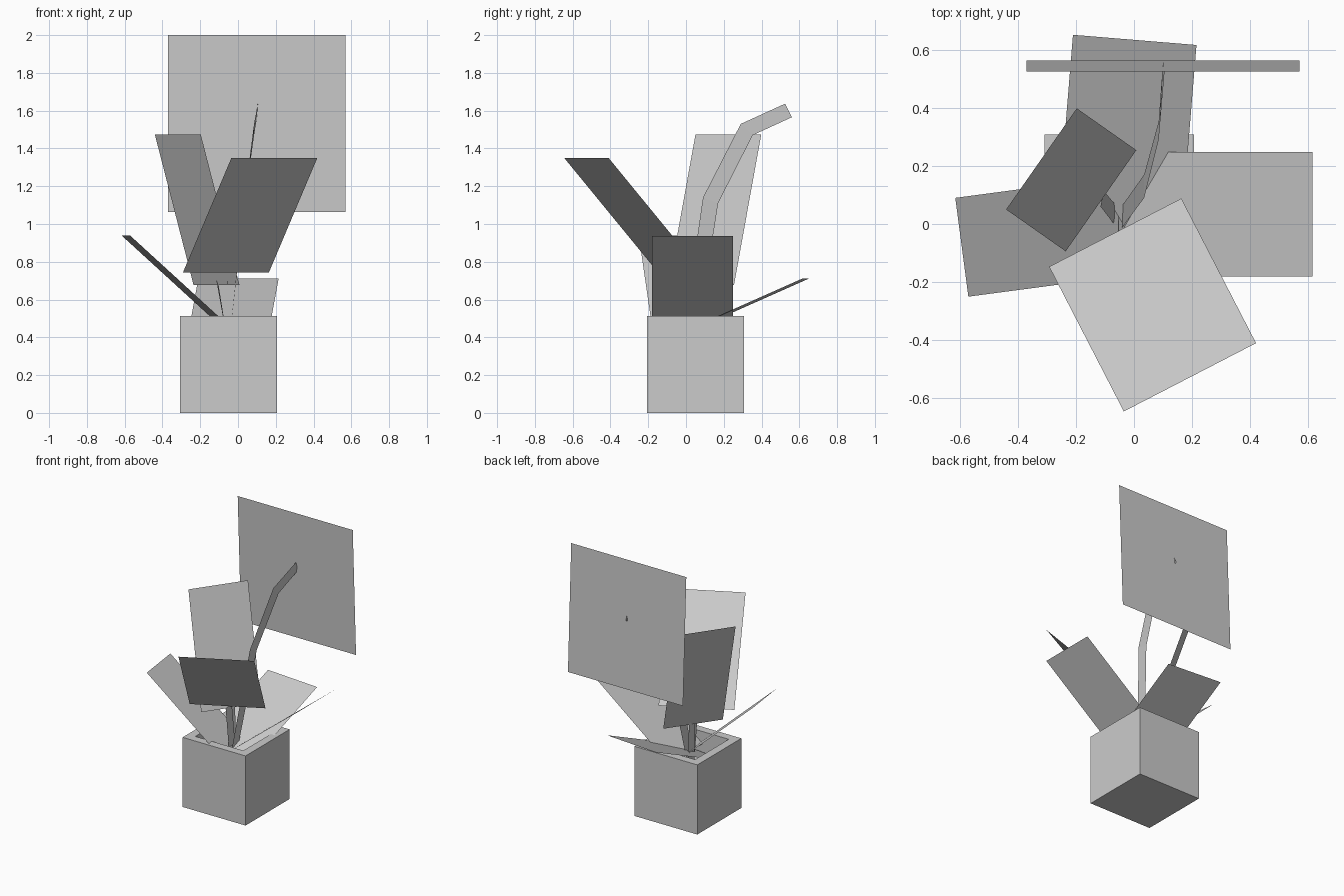
import bpy, bmesh
from mathutils import Vector

if "Cube" in bpy.data.objects:
    bpy.data.objects.remove(bpy.data.objects["Cube"])


def make_mesh(name, verts, faces):
    me = bpy.data.meshes.new(name)
    me.from_pydata([tuple(v) for v in verts], [], faces)
    ob = bpy.data.objects.new(name, me)
    bpy.context.collection.objects.link(ob)
    return ob


def leaf(name, tip_a, tip_b, to_base):
    """Flat card from a tip edge down to the base edge."""
    a, b, d = Vector(tip_a), Vector(tip_b), Vector(to_base)
    return make_mesh(name, [a, b, b + d, a + d], [(0, 1, 2, 3)])


def ribbon(name, pairs):
    """Flat stem through pairs of edge points."""
    verts = [p for pair in pairs for p in pair]
    faces = [(2*i, 2*i + 1, 2*i + 3, 2*i + 2) for i in range(len(pairs) - 1)]
    return make_mesh(name, verts, faces)


# Square pot with a recessed soil bed
bm = bmesh.new()
bmesh.ops.create_cube(bm, size=1)
bmesh.ops.scale(bm, vec=(0.514, 0.514, 0.514), verts=bm.verts)
bmesh.ops.translate(bm, vec=(-0.051, 0.051, 0.257), verts=bm.verts)
bm.faces.ensure_lookup_table()
top = max(bm.faces, key=lambda f: f.calc_center_median().z)
bmesh.ops.inset_region(bm, faces=[top], thickness=0.086)
soil = bmesh.ops.extrude_face_region(bm, geom=[top])["geom"]
bmesh.ops.translate(bm, vec=(0, 0, -0.171),
                    verts=[v for v in soil if isinstance(v, bmesh.types.BMVert)])
if top.is_valid:
    bmesh.ops.delete(bm, geom=[top], context='FACES_ONLY')
bmesh.ops.recalc_face_normals(bm, faces=bm.faces)
me = bpy.data.meshes.new("pot")
bm.to_mesh(me)
bm.free()
bpy.context.collection.objects.link(bpy.data.objects.new("pot", me))

# Flower card
leaf("flower", (-0.37, 0.525, 2.0), (0.57, 0.525, 2.0), (0, 0.038, -0.937))

# Leaf cards
leaf("front_leaf", (0.42, -0.41, 1.35), (-0.035, -0.645, 1.35), (-0.257, 0.498, -0.608))
leaf("upright_leaf", (-0.44, 0.05, 1.473), (-0.197, 0.398, 1.473), (0.205, -0.144, -0.797))
leaf("back_leaf", (-0.21, 0.651, 0.711), (0.215, 0.616, 0.711), (-0.062, -0.756, -0.336))
leaf("right_leaf", (0.615, -0.18, 0.937), (0.615, 0.248, 0.937), (-0.65, 0, -0.513))
leaf("left_leaf", (-0.615, 0.09, 0.938), (-0.57, -0.25, 0.938), (0.609, 0.081, -0.557))

# Stems
base = ((-0.05, -0.025, 0.345), (-0.05, 0.05, 0.345))
ribbon("flower_stem", [base,
                       ((0.035, 0.09, 1.14), (0.035, 0.17, 1.11)),
                       ((0.085, 0.29, 1.53), (0.085, 0.353, 1.47)),
                       ((0.105, 0.525, 1.637), (0.1, 0.56, 1.565))])
ribbon("upright_leaf_stem", [base, ((-0.115, 0.06, 0.705), (-0.105, 0.115, 0.69))])
ribbon("front_leaf_stem", [base, ((-0.055, -0.065, 0.74), (-0.055, 0.005, 0.76))])
